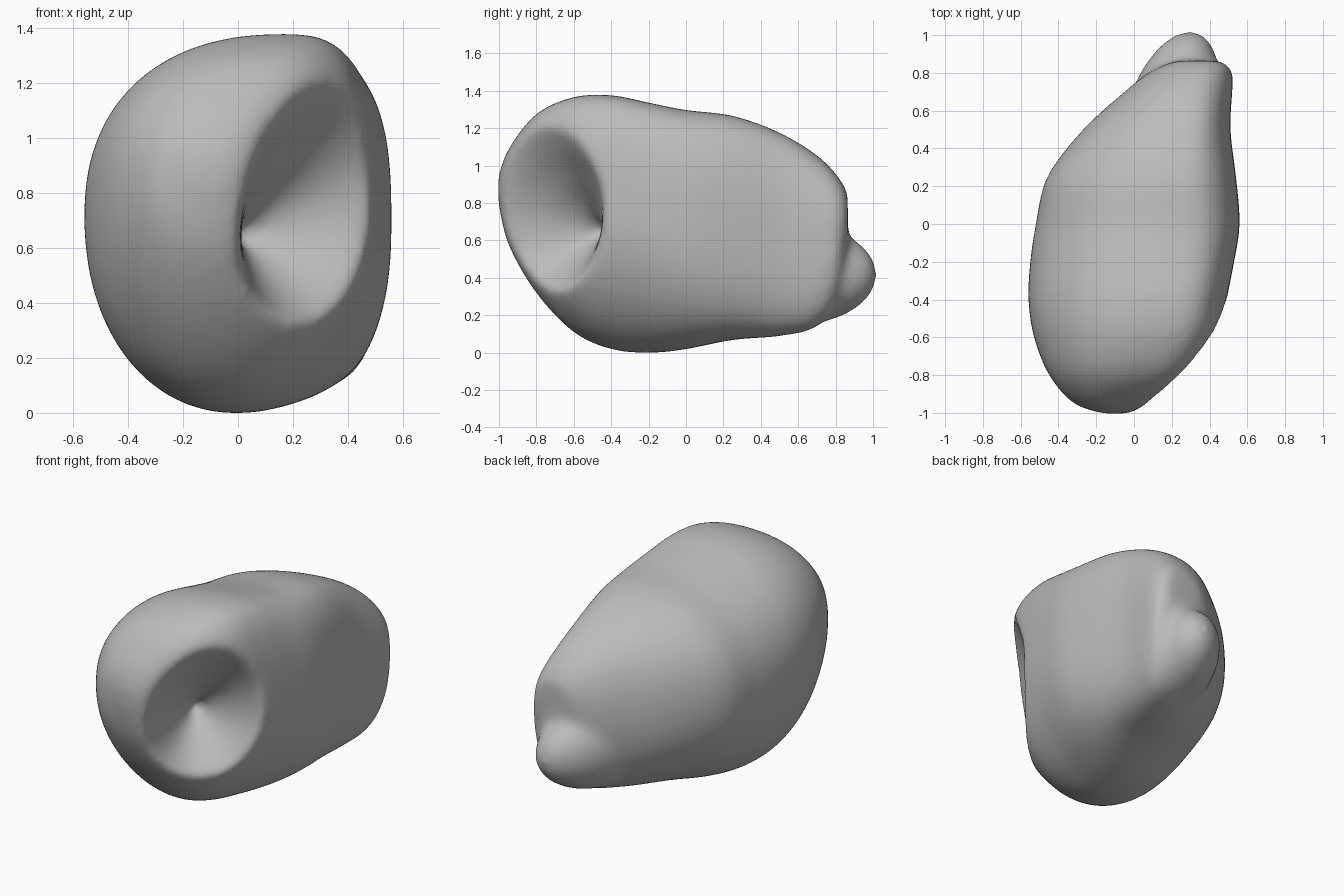
import bpy, bmesh, math
from mathutils import Vector, Matrix

if "Cube" in bpy.data.objects:
    bpy.data.objects.remove(bpy.data.objects["Cube"])

stone = bpy.data.materials.new("plain_grey")
stone.use_nodes = True
stone.diffuse_color = (0.5, 0.5, 0.5, 1)
stone.node_tree.nodes["Principled BSDF"].inputs["Base Color"].default_value = (0.5, 0.5, 0.5, 1)


def add_object(name, bm):
    bmesh.ops.recalc_face_normals(bm, faces=bm.faces[:])
    mesh = bpy.data.meshes.new(name)
    bm.to_mesh(mesh)
    bm.free()
    obj = bpy.data.objects.new(name, mesh)
    bpy.context.collection.objects.link(obj)
    return obj


def skin_rings(bm, rings):
    for a, b in zip(rings, rings[1:]):
        for i in range(len(a)):
            j = (i + 1) % len(a)
            bm.faces.new((a[i], a[j], b[j], b[i]))
    bm.faces.new(rings[0])
    bm.faces.new(rings[-1])


# Body sections: y, x min, x max, z min, z max, x of crown, x of keel
SECTIONS = [
    (-1.005, -0.16, -0.04, 0.80, 0.93, -0.10, -0.10),
    (-0.95, -0.32, 0.10, 0.57, 1.08, -0.08, -0.10),
    (-0.80, -0.45, 0.31, 0.31, 1.27, 0.05, -0.08),
    (-0.60, -0.53, 0.44, 0.10, 1.36, 0.14, -0.05),
    (-0.40, -0.56, 0.49, 0.01, 1.37, 0.18, -0.03),
    (-0.20, -0.55, 0.53, -0.01, 1.33, 0.20, 0.00),
    (0.00, -0.52, 0.56, 0.01, 1.29, 0.22, 0.05),
    (0.25, -0.46, 0.54, 0.06, 1.26, 0.24, 0.14),
    (0.50, -0.27, 0.51, 0.08, 1.17, 0.28, 0.25),
    (0.70, -0.05, 0.52, 0.13, 1.05, 0.30, 0.32),
    (0.81, 0.09, 0.52, 0.28, 0.94, 0.32, 0.33),
    (0.865, 0.22, 0.46, 0.58, 0.85, 0.34, 0.34),
]


def smooth_sections(sections, steps=5):
    """Catmull-Rom curve through the sections."""
    padded = [Vector(s) for s in (sections[0], *sections, sections[-1])]
    for p, q, r, s in zip(padded, padded[1:], padded[2:], padded[3:]):
        for k in range(steps):
            t = k / steps
            yield q + t / 2 * (r - p + t * (2 * p - 5 * q + 4 * r - s + t * (3 * q - p - 3 * r + s)))
    yield padded[-1]


def section_ring(bm, section, steps=64):
    y, left, right, low, high, crown, keel = section
    middle = low + 0.52 * (high - low)
    back = min(max(y + 0.3, 0), 1)
    ring = []
    for i in range(steps):
        a = math.tau * i / steps
        c, s = math.cos(a), math.sin(a)
        peak, tall = (crown, high - middle) if s > 0 else (keel, middle - low)
        wide = right - peak if c > 0 else peak - left
        if c > 0:
            power = 0.64 + 0.2 * back if s > 0 else 1.05 - 0.35 * min(1, 2 * back)
        else:
            power = 0.88 if s > 0 else 0.95 + 0.1 * back
        ring.append(bm.verts.new((peak + math.copysign(wide * abs(c) ** power, c), y,
                                  middle + math.copysign(tall * abs(s) ** power, s))))
    return ring


bm = bmesh.new()
skin_rings(bm, [section_ring(bm, s) for s in smooth_sections(SECTIONS)])
body = add_object("pebble_body", bm)

# Low lobe at the back, leaning along the sloping side
bm = bmesh.new()
bmesh.ops.create_uvsphere(bm, u_segments=40, v_segments=24, radius=1)
bmesh.ops.transform(bm, verts=bm.verts, matrix=Matrix.Translation((0.19, 0.59, 0.41))
                    @ Matrix.Rotation(math.radians(-19), 4, 'Z') @ Matrix.Diagonal((0.23, 0.45, 0.27, 1)))
lobe = add_object("back_lobe", bm)

# Hollow opening to the front and side: depth, radius
FUNNEL = [(0, 0.02), (0.1, 0.08), (0.25, 0.22), (0.4, 0.38), (0.5, 0.52), (0.9, 1.1)]
axis = Vector((0.71, -0.71, 0.06)).normalized()
across = Vector((0.71, 0.71, 0)).normalized()
frame = Matrix((across, axis.cross(across), axis)).transposed().to_4x4()
place = (Matrix.Translation((-0.01, -0.43, 0.64)) @ frame
         @ Matrix.Rotation(math.radians(-30), 4, 'Z') @ Matrix.Diagonal((0.95, 1.15, 1, 1)))
bm = bmesh.new()
skin_rings(bm, [[bm.verts.new(place @ Vector((r * math.cos(math.tau * i / 64), r * math.sin(math.tau * i / 64), d)))
                 for i in range(64)] for d, r in FUNNEL])
hollow = add_object("hollow_cutter", bm)

# Join, carve and soften
for label, tool, how in (("lobe", lobe, 'UNION'), ("hollow", hollow, 'DIFFERENCE')):
    cut = body.modifiers.new(label, 'BOOLEAN')
    cut.object, cut.operation, cut.solver = tool, how, 'EXACT'
remesh = body.modifiers.new("even_skin", 'REMESH')
remesh.mode, remesh.voxel_size = 'VOXEL', 0.02
soft = body.modifiers.new("soften", 'SMOOTH')
soft.factor, soft.iterations = 0.5, 30

# Bake the modifiers, drop the helpers and rest the pebble on the ground
graph = bpy.context.evaluated_depsgraph_get()
skin = bpy.data.meshes.new_from_object(body.evaluated_get(graph))
body.modifiers.clear()
body.data = skin
for tool in (lobe, hollow):
    bpy.data.objects.remove(tool)
skin.transform(Matrix.Translation((0, 0, -min(v.co.z for v in skin.vertices))))
skin.materials.clear()
skin.materials.append(stone)
for face in skin.polygons:
    face.use_smooth = True
    face.material_index = 0
